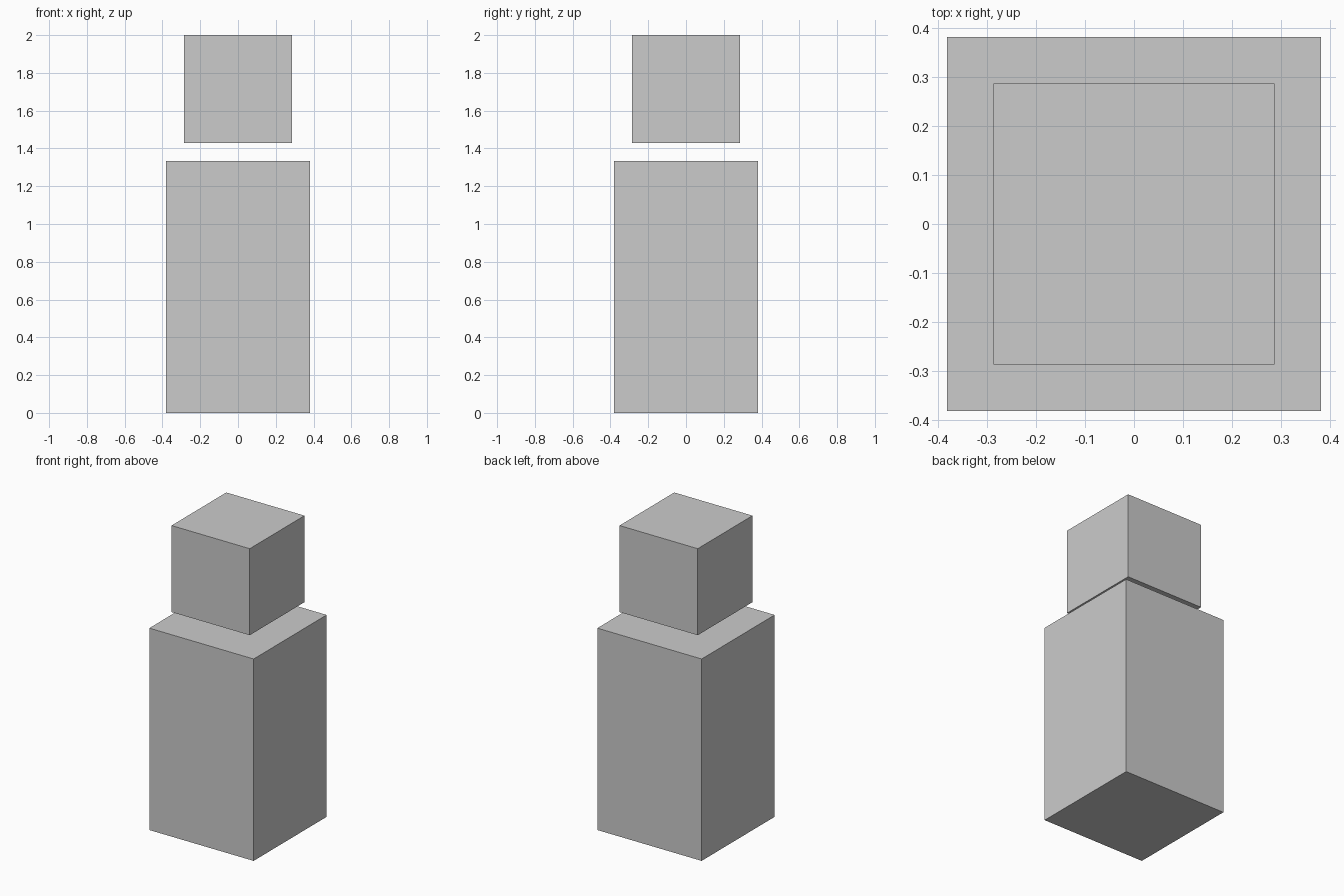
import bpy

if "Cube" in bpy.data.objects:
    bpy.data.objects.remove(bpy.data.objects["Cube"])

U = 2 / 21  # grid unit: body 14 + gap 1 + head 6 = 21 units tall


def block(name, width, bottom, height):
    """Square-based block, sizes in grid units."""
    bpy.ops.mesh.primitive_cube_add(size=1, location=(0, 0, (bottom + height / 2) * U))
    obj = bpy.context.object
    obj.name = name
    obj.scale = (width * U, width * U, height * U)
    bpy.ops.object.transform_apply(location=False, rotation=False, scale=True)
    return obj


# Tall lower block
block("body", 8, 0, 14)

# Cube floating just above the body
block("head", 6, 15, 6)
